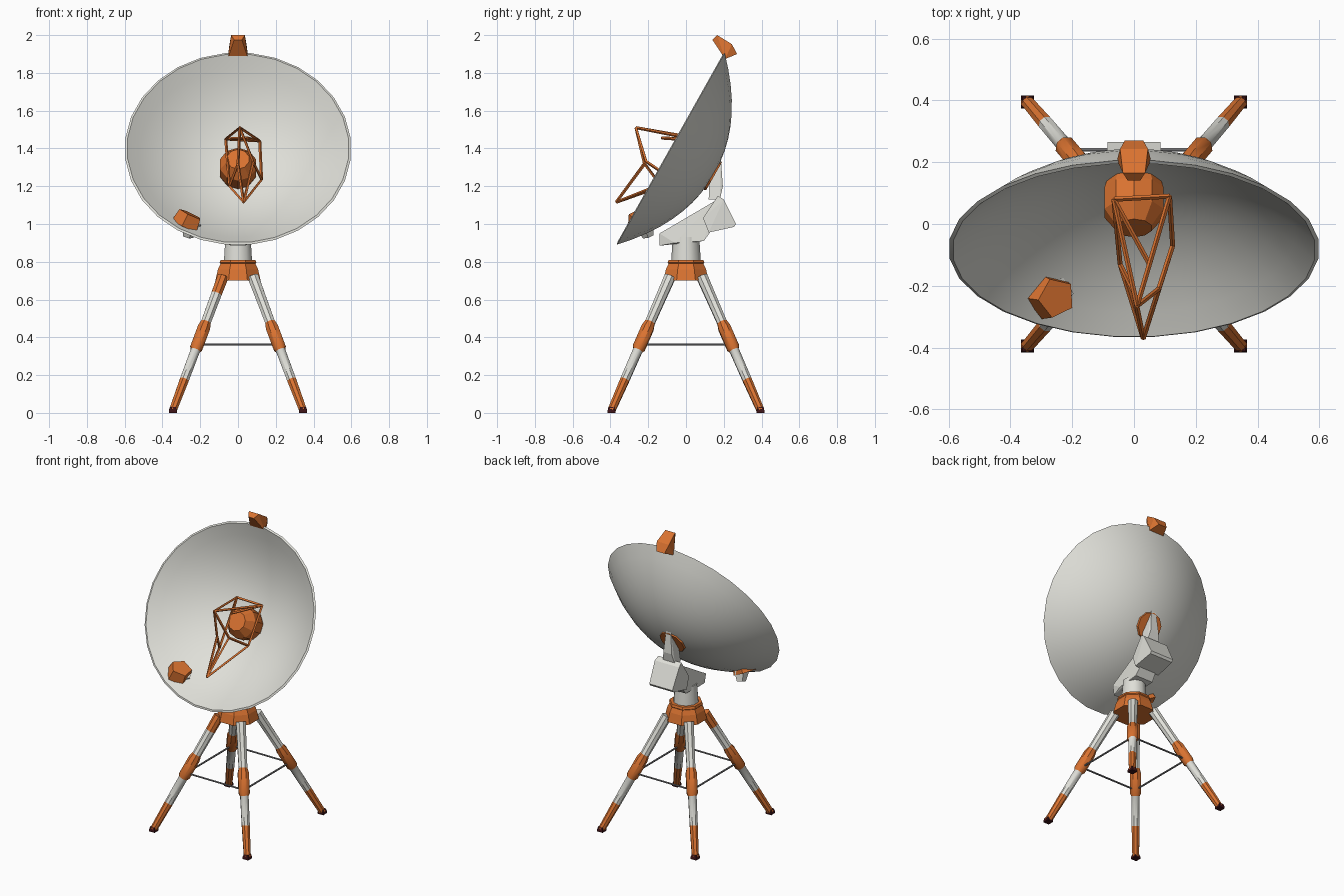
import bpy, bmesh, math
from mathutils import Vector, Matrix

if "Cube" in bpy.data.objects:
    bpy.data.objects.remove(bpy.data.objects["Cube"])


def material(name, rgb):
    m = bpy.data.materials.new(name)
    m.diffuse_color = (*rgb, 1)
    m.use_nodes = True
    m.node_tree.nodes["Principled BSDF"].inputs["Base Color"].default_value = m.diffuse_color
    return m


WHITE = material("off white", (0.74, 0.74, 0.69))
ORANGE = material("orange", (0.70, 0.17, 0.03))
DARK = material("dark maroon", (0.045, 0.006, 0.008))
GREY = material("steel grey", (0.22, 0.22, 0.23))


def finish(name, bm, mats, smooth=0):
    bmesh.ops.remove_doubles(bm, verts=bm.verts, dist=1e-5)
    bmesh.ops.recalc_face_normals(bm, faces=bm.faces)
    me = bpy.data.meshes.new(name)
    bm.to_mesh(me)
    bm.free()
    for m in mats:
        me.materials.append(m)
    ob = bpy.data.objects.new(name, me)
    bpy.context.collection.objects.link(ob)
    if smooth:
        bpy.context.view_layer.objects.active = ob
        ob.select_set(True)
        bpy.ops.object.shade_smooth_by_angle(angle=math.radians(smooth))
        ob.select_set(False)
    return ob


def lathe(name, profile, sides, mats, matrix=Matrix(), bands=None, smooth=0, turn=0.5):
    """Rings of (radius, height); bands gives the material slot of each span."""
    bm = bmesh.new()
    rings = []
    for r, z in profile:
        r = max(r, 1e-7)
        rings.append([bm.verts.new(matrix @ Vector((
            r * math.cos((k + turn) * math.tau / sides),
            r * math.sin((k + turn) * math.tau / sides), z))) for k in range(sides)])
    for i, (a, b) in enumerate(zip(rings, rings[1:])):
        for k in range(sides):
            j = (k + 1) % sides
            f = bm.faces.new((a[k], a[j], b[j], b[k]))
            f.material_index = bands[i] if bands else 0
    for ring, (r, _), slot in ((rings[0], profile[0], 0), (rings[-1], profile[-1], -1)):
        if r > 0:
            bm.faces.new(ring).material_index = bands[slot] if bands else 0
    return finish(name, bm, mats, smooth)


def hull(name, points, mat):
    """Faceted block from side-view points (y, z, half width)."""
    bm = bmesh.new()
    for y, z, w in points:
        for s in (-1, 1):
            bm.verts.new((s * w, y, z))
    bmesh.ops.convex_hull(bm, input=bm.verts)
    return finish(name, bm, [mat])


def along(origin, direction):
    q = Vector(direction).to_track_quat('Z', 'Y')
    return Matrix.Translation(origin) @ q.to_matrix().to_4x4()


def rods(name, pairs, radius, mat, sides=4):
    bm = bmesh.new()
    for a, b in pairs:
        a, b = Vector(a), Vector(b)
        bmesh.ops.create_cone(bm, cap_ends=True, segments=sides, radius1=radius, radius2=radius,
                              depth=(b - a).length, matrix=along((a + b) / 2, b - a))
    return finish(name, bm, [mat])


# Dish: thin bowl, tilted to look up and forward
up = Vector((0, 0.49, 0.872)).normalized()
face = Vector((0, -up.z, up.y))
tilt = Matrix.Translation((0, -0.08, 1.398)) @ Matrix(
    ((1, 0, 0), up, face)).transposed().to_4x4()
squash = Matrix.Diagonal((1, 0.975, 1, 1))
DEPTH = 0.265


def bowl(r, lift=0.0):
    return -DEPTH * (1 - (r / 0.6) ** 2.1) + lift


steps = [i / 9 for i in range(10)]
back = [(0.6 * t, bowl(0.6 * t)) for t in steps]
inner = [(0.588 * t, bowl(0.588 * t, 0.016)) for t in reversed(steps)]
lathe("dish", back + inner, 28, [WHITE], tilt @ squash, smooth=40)

# Feed drum at the middle of the bowl
lathe("feed_drum", [(0.085, -0.27), (0.1, -0.22), (0.1, -0.14), (0.06, -0.085)], 10,
      [ORANGE], tilt @ Matrix.Translation((0, -0.015, 0)))

# Bent wire frame around the feed
n = dict(A=(0.01, -0.265, 1.51), B=(-0.065, 0.08, 1.45), C=(0.115, 0.09, 1.44),
         D=(0.03, -0.37, 1.115), E=(0.125, -0.07, 1.235), F=(-0.045, -0.13, 1.2),
         G=(0.0, -0.22, 1.32), H=(0.08, -0.21, 1.33), I=(0.05, -0.13, 1.455))
edges = "AB AC AG AH BC BF CE FD ED GD HD GF IB IC HE".split()
rods("feed_frame", [(n[e[0]], n[e[1]]) for e in edges], 0.008, ORANGE)

# Warning lamp on the top rim and lump near the lower rim
hull("rim_lamp", [(0.14, 1.975, 0.02), (0.165, 2.0, 0.036), (0.243, 1.952, 0.045),
                  (0.27, 1.90, 0.03), (0.207, 1.873, 0.055)], ORANGE)
lathe("bowl_lamp", [(0.078, -0.035), (0.066, 0.035)], 5, [ORANGE],
      along((-0.265, -0.235, 1.02), (0.43, -0.1, 0.9)))
lathe("bowl_lamp_socket", [(0.03, -0.05), (0.055, 0.03)], 5, [WHITE],
      along((-0.255, -0.215, 0.98), (0.2, -0.3, 0.9)))

# Mount behind the dish: cradle, motor box and support fin
hull("mount_cradle", [(-0.14, 0.95, 0.05), (-0.14, 0.885, 0.04), (-0.06, 0.90, 0.06),
                      (0.095, 0.91, 0.065), (0.13, 0.96, 0.06), (0.15, 1.12, 0.05),
                      (0.03, 1.03, 0.05)], WHITE)
hull("motor_box", [(0.17, 1.15, 0.085), (0.20, 1.13, 0.09), (0.265, 1.0, 0.085),
                   (0.255, 0.985, 0.085), (0.12, 0.955, 0.09), (0.09, 1.03, 0.085)], WHITE)
hull("support_fin", [(0.13, 1.34, 0.018), (0.185, 1.34, 0.018), (0.195, 1.2, 0.03),
                     (0.18, 1.13, 0.045), (0.12, 1.13, 0.045)], WHITE)

# Pedestal: neck and collar
lathe("neck", [(0.08, 0.78), (0.07, 0.93)], 10, [WHITE], smooth=45)
lathe("collar", [(0.13, 0.70), (0.115, 0.76), (0.10, 0.79), (0.105, 0.795), (0.10, 0.81)],
      8, [ORANGE])

# Four striped legs with dark feet
for sx in (-1, 1):
    for sy in (-1, 1):
        side = ("front" if sy < 0 else "rear") + ("_left" if sx < 0 else "_right")
        foot, top = Vector((sx * 0.345, sy * 0.395, 0.012)), Vector((sx * 0.08, sy * 0.085, 0.72))
        length = (top - foot).length
        stripes = [(0.022, 0), (0.026, 0.23), (0.027, 0.45), (0.036, 0.47), (0.036, 0.62),
                   (0.028, 0.66), (0.030, 0.87), (0.032, 1)]
        last = 0 if (sx, sy) == (-1, -1) else 1
        lathe(side + "_leg", [(r, t * length) for r, t in stripes], 8, [ORANGE, WHITE],
              along(foot, top - foot), [0, 1, 0, 0, 0, 1, last], smooth=40)
        lathe(side + "_foot", [(0.03, 0), (0.03, 0.008), (0.022, 0.03)], 4, [DARK],
              Matrix.Translation((foot.x, foot.y, 0)))

# Square of braces between the legs
c = [(x * 0.212, y * 0.24, 0.362) for x, y in ((-1, -1), (1, -1), (1, 1), (-1, 1))]
rods("leg_braces", [(c[i], c[(i + 1) % 4]) for i in range(4)], 0.006, GREY, 6)
